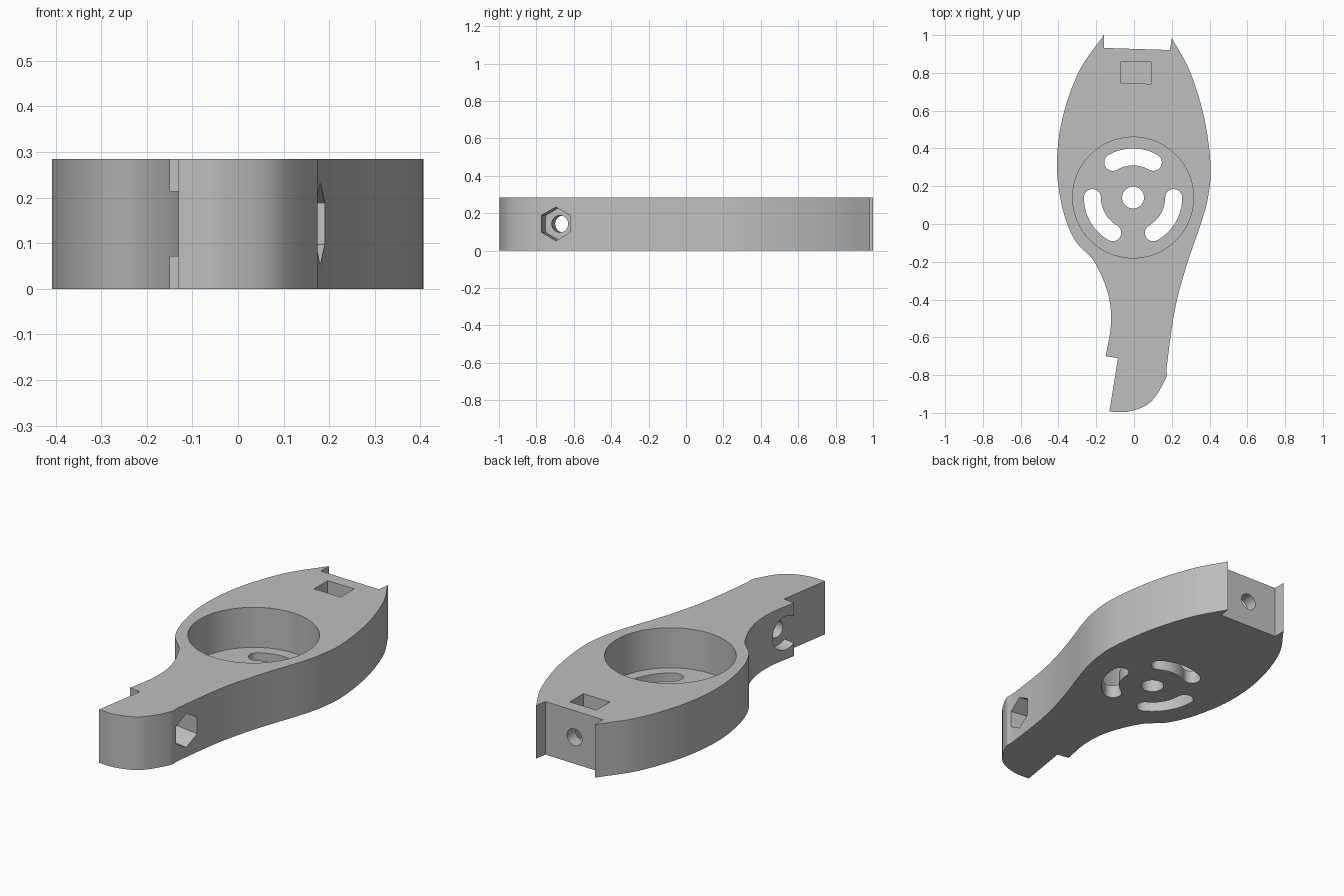
import bpy, bmesh, math
from mathutils import Vector, Matrix

cube = bpy.data.objects.get("Cube")
if cube:
    bpy.data.objects.remove(cube, do_unlink=True)

THICK = 0.285
MID = THICK / 2
FLOOR = 0.07
HUB = Vector((-0.005, 0.14))

grey = bpy.data.materials.new("plain grey")
grey.use_nodes = True
colour = (0.52, 0.52, 0.52, 1)
grey.diffuse_color = colour
grey.node_tree.nodes["Principled BSDF"].inputs["Base Color"].default_value = colour


def smooth_run(points, steps=8):
    """Catmull-Rom curve through the points, with sharp ends."""
    p = [Vector(q) for q in points]
    p = [2 * p[0] - p[1]] + p + [2 * p[-1] - p[-2]]
    out = []
    for a, b, c, d in zip(p, p[1:], p[2:], p[3:]):
        for i in range(steps):
            t = i / steps
            out.append(0.5 * (2 * b + (c - a) * t + (2 * a - 5 * b + 4 * c - d) * t**2
                              + (3 * b - a - 3 * c + d) * t**3))
    return out + [p[-2]]


def prism(name, outline, z0, z1, matrix=None):
    """Extrude a flat outline from z0 to z1."""
    bm = bmesh.new()
    face = bm.faces.new([bm.verts.new((q[0], q[1], z0)) for q in outline])
    up = bmesh.ops.extrude_face_region(bm, geom=[face])["geom"]
    bmesh.ops.translate(bm, vec=(0, 0, z1 - z0),
                        verts=[v for v in up if isinstance(v, bmesh.types.BMVert)])
    bmesh.ops.recalc_face_normals(bm, faces=bm.faces)
    if matrix:
        bm.transform(matrix)
    mesh = bpy.data.meshes.new(name)
    bm.to_mesh(mesh)
    bm.free()
    mesh.materials.append(grey)
    obj = bpy.data.objects.new(name, mesh)
    bpy.context.collection.objects.link(obj)
    return obj


def arc(centre, radius, start, end, count):
    return [Vector(centre) + radius * Vector((math.cos(a), math.sin(a)))
            for a in (math.radians(start + (end - start) * i / count) for i in range(count + 1))]


def ring(radius, sides, centre=(0, 0), start=0):
    return arc(centre, radius, start, start + 360, sides)[:-1]


def along(origin, direction):
    """Place local z along a direction, keeping local y upright."""
    z = Vector(direction).normalized()
    y = Vector((0, 0, 1))
    x = y.cross(z)
    return Matrix.Translation(origin) @ Matrix((x, y, z)).transposed().to_4x4()


# Arm body: curved flanks, rounded foot, stepped side and notched end
right_flank = [(0.20, 0.985), (0.295, 0.81), (0.37, 0.57), (0.405, 0.32), (0.395, 0.16),
               (0.36, 0.02), (0.275, -0.23), (0.215, -0.46), (0.175, -0.74), (0.167, -0.82),
               (0.085, -0.945), (-0.03, -0.993), (-0.13, -0.993)]
left_flank = [(-0.15, -0.70), (-0.122, -0.53), (-0.137, -0.37), (-0.21, -0.20), (-0.31, -0.09),
              (-0.375, 0.07), (-0.408, 0.30), (-0.38, 0.555), (-0.29, 0.81), (-0.16, 1.0)]
outline = (smooth_run(right_flank) + [(-0.085, -0.71)] + smooth_run(left_flank)
           + [(-0.16, 0.932), (0.19, 0.921)])
body = prism("arm_body", outline, 0, THICK)

cutters = [
    # Round pocket and centre hole
    prism("pocket_cutter", ring(0.32, 96, HUB), FLOOR, 0.4),
    prism("hub_hole_cutter", ring(0.058, 40, HUB), -0.1, 0.2),
    # Square nut slot and end bolt hole
    prism("nut_slot_cutter", [(-0.07, 0.745), (0.09, 0.742), (0.09, 0.857), (-0.07, 0.86)],
          0.055, 0.4),
    prism("end_hole_cutter", ring(0.045, 32), -0.05, 0.33,
          along((0.013, 0.93, MID), (-0.03, -1, 0))),
]

# Three curved slots in the pocket floor
for angle in (90, 210, 330):
    def cap(a):
        return HUB + 0.215 * Vector((math.cos(math.radians(a)), math.sin(math.radians(a))))
    lo, hi = angle - 30, angle + 30
    slot = (arc(HUB, 0.26, lo, hi, 20) + arc(cap(hi), 0.045, hi, hi + 180, 12)[1:]
            + arc(HUB, 0.17, hi, lo, 20)[1:] + arc(cap(lo), 0.045, lo + 180, lo + 360, 12)[1:-1])
    cutters.append(prism("curved_slot_cutter", slot, -0.1, 0.15))

# Tilted clamp bolt: hexagonal nut recess, through hole, round head recess
bolt = along((0.175, -0.695, MID), (-0.987, 0.156, 0))
cutters += [
    prism("hex_recess_cutter", ring(0.09, 6, start=90), -0.1, 0.135, bolt),
    prism("bolt_hole_cutter", ring(0.045, 32), -0.05, 0.4, bolt),
    prism("head_recess_cutter", ring(0.09, 48), 0.256, 0.5, bolt),
]

bpy.context.view_layer.objects.active = body
body.select_set(True)
for cutter in cutters:
    mod = body.modifiers.new(cutter.name, 'BOOLEAN')
    mod.operation = 'DIFFERENCE'
    mod.solver = 'EXACT'
    mod.object = cutter
    bpy.ops.object.modifier_apply(modifier=mod.name)
    bpy.data.objects.remove(cutter, do_unlink=True)

bpy.ops.object.select_all(action='DESELECT')
body.select_set(True)
bpy.ops.object.shade_smooth_by_angle(angle=math.radians(25))
